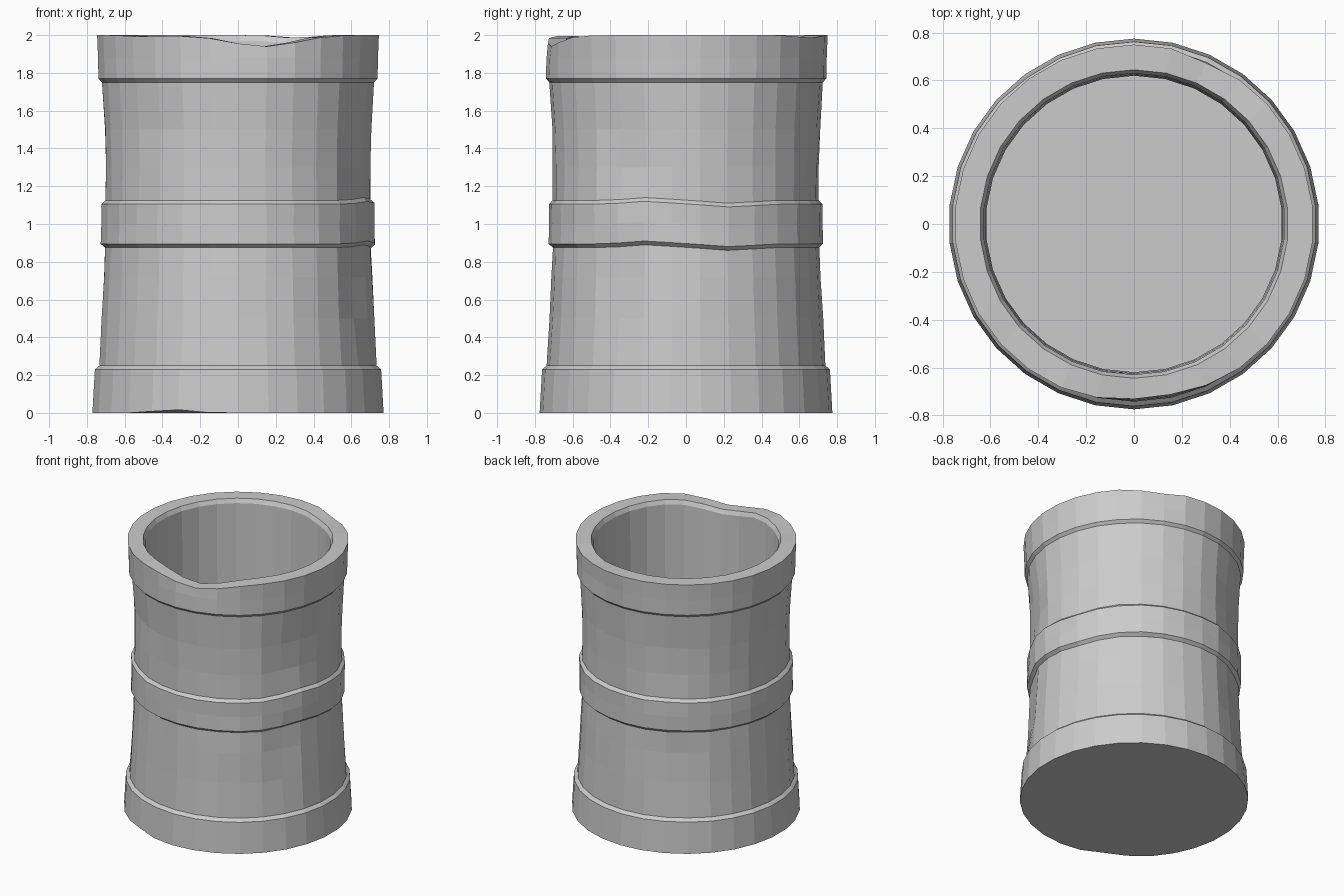
import bpy, bmesh, math, random

if "Cube" in bpy.data.objects:
    bpy.data.objects.remove(bpy.data.objects["Cube"])

random.seed(4)
SIDES = 30
FLOOR_Z = 0.12

# Outer profile from bottom to rim, then down the inside to the floor (radius, z)
outer = [(0.775, 0.0), (0.762, 0.23), (0.738, 0.25), (0.724, 0.5), (0.713, 0.72),
         (0.705, 0.875), (0.728, 0.895), (0.726, 1.0), (0.726, 1.105), (0.705, 1.125),
         (0.704, 1.3), (0.708, 1.5), (0.724, 1.75), (0.743, 1.77), (0.745, 1.88),
         (0.75, 2.0)]
inner = [(0.645, 2.0), (0.63, 1.97), (0.625, 1.4), (0.62, 0.8), (0.622, FLOOR_Z)]

# Dents: azimuth in degrees, height, angular width, height width, depth
dents = [(-25, 1.35, 9, 0.25, 0.03), (-28, 0.65, 9, 0.25, 0.025),
         (118, 1.4, 8, 0.25, 0.022), (122, 0.6, 8, 0.3, 0.025),
         (62, 1.95, 6, 0.1, 0.025), (-82, 2.0, 20, 0.12, 0.022),
         (-128, 1.5, 10, 0.2, 0.012)]


def bump(deg, centre, width):
    d = (deg - centre + 180) % 360 - 180
    return math.exp(-(d / width) ** 2)


def point(r, z, deg, is_outer):
    # Push the outside in at the dents and wear the rim, hoop and foot edges
    z0 = z
    if is_outer:
        for az, h, w, hw, depth in dents:
            r -= depth * bump(deg, az, w) * math.exp(-((z0 - h) / hw) ** 2)
        if 0.3 < z0 < 1.7:
            r += random.uniform(-0.003, 0.003)
        if 0.8 < z0 < 1.2:
            z += 0.015 * bump(deg, -17, 12) - 0.015 * bump(deg, 20, 12)
        if z0 == 0:
            z += 0.018 * bump(deg, -117, 10)
    if z0 > 1.9:
        z -= 0.06 * bump(deg, -79, 20) + 0.015 * bump(deg, 62, 12)
        z -= 0.008 * bump(deg, -130, 15)
    a = math.radians(deg)
    return (r * math.cos(a), r * math.sin(a), z)


bm = bmesh.new()
rings = []
for profile, is_outer in ((outer, True), (inner, False)):
    for r, z in profile:
        rings.append([bm.verts.new(point(r, z, -90 + i * 360 / SIDES, is_outer))
                      for i in range(SIDES)])

# Walls, rim and inside
for lo, hi in zip(rings, rings[1:]):
    for i in range(SIDES):
        j = (i + 1) % SIDES
        bm.faces.new((lo[i], lo[j], hi[j], hi[i]))

# Underside and inner floor
bm.faces.new(rings[0][::-1])
bm.faces.new(rings[-1])
bmesh.ops.recalc_face_normals(bm, faces=bm.faces)

mesh = bpy.data.meshes.new("barrel")
bm.to_mesh(mesh)
bm.free()
barrel = bpy.data.objects.new("barrel", mesh)
bpy.context.collection.objects.link(barrel)
